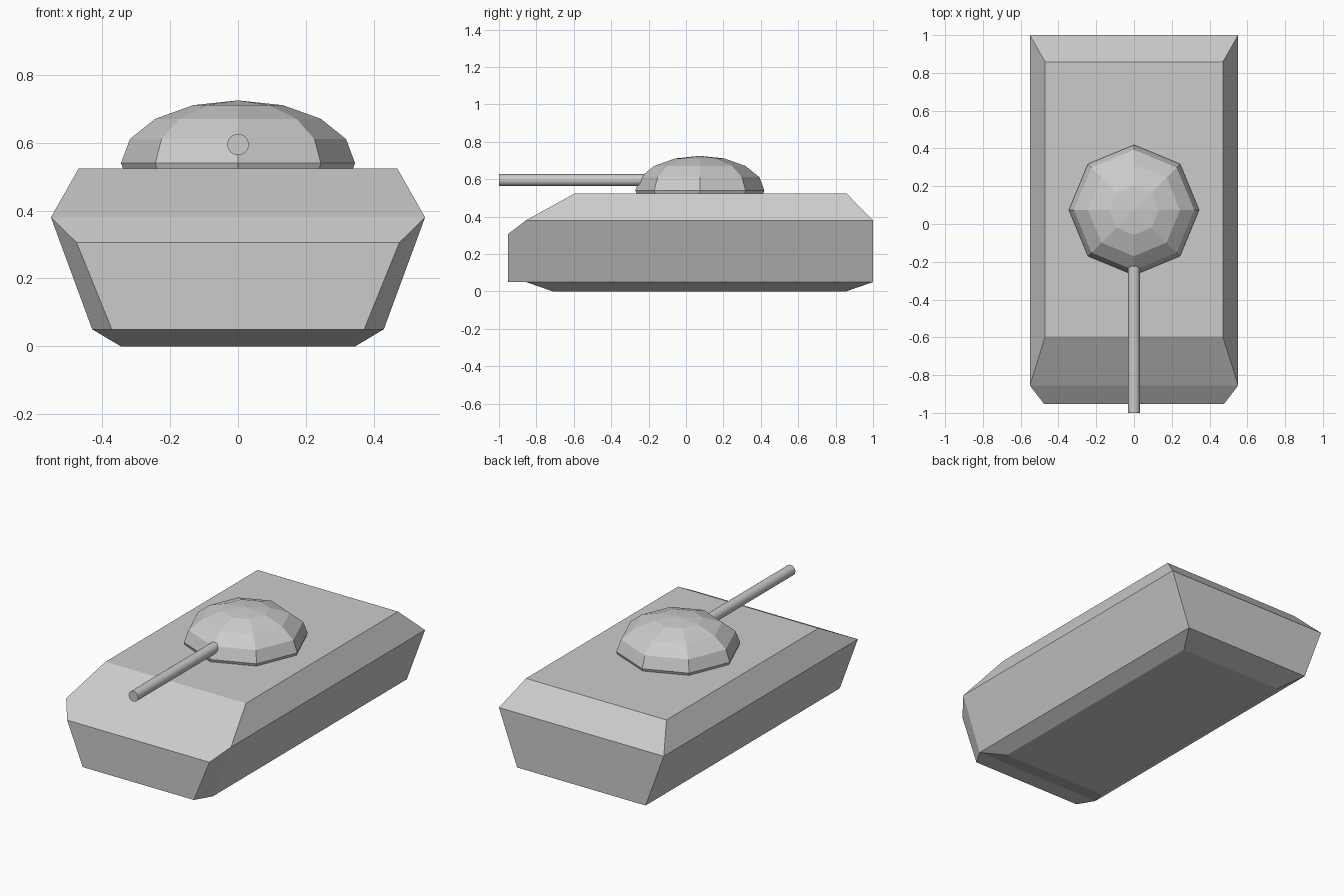
import bpy, bmesh, math
from mathutils import Matrix

if "Cube" in bpy.data.objects:
    bpy.data.objects.remove(bpy.data.objects["Cube"])


def finish(name, bm):
    bmesh.ops.recalc_face_normals(bm, faces=bm.faces)
    mesh = bpy.data.meshes.new(name)
    bm.to_mesh(mesh)
    bm.free()
    obj = bpy.data.objects.new(name, mesh)
    bpy.context.collection.objects.link(obj)
    return obj


def rect(bm, half_width, front, back, z):
    """Four corners: front left, front right, back right, back left."""
    return [bm.verts.new(p) for p in ((-half_width, front, z), (half_width, front, z),
                                      (half_width, back, z), (-half_width, back, z))]


# Hull: stacked rectangles (half width, front y, back y, z)
bm = bmesh.new()
levels = [(0.346, -0.711, 0.855, 0.0), (0.43, -0.855, 1.0, 0.05),
          (0.5515, -0.855, 1.0, 0.38), (0.47, -0.595, 0.858, 0.524)]
rings = [rect(bm, *lv) for lv in levels]
bm.faces.new(rings[0])
bm.faces.new(rings[-1])
nose_base = None
for lo, hi in zip(rings, rings[1:]):
    for i in range(4):
        j = (i + 1) % 4
        quad = [lo[i], lo[j], hi[j], hi[i]]
        if lo is rings[1] and i == 0:
            nose_base = quad      # left open, closed by the nose
        else:
            bm.faces.new(quad)

# Nose: tapered block that closes the hull front
nose = [bm.verts.new((x, -0.953, z)) for x, z in
        ((-0.372, 0.05), (0.372, 0.05), (0.476, 0.306), (-0.476, 0.306))]
bm.faces.new(nose)
for i in range(4):
    j = (i + 1) % 4
    bm.faces.new([nose_base[i], nose_base[j], nose[j], nose[i]])
finish("hull", bm)

# Turret: flattened low-poly dome sunk into the deck
bm = bmesh.new()
bmesh.ops.create_uvsphere(bm, u_segments=8, v_segments=8, radius=1.0,
                          matrix=Matrix.Translation((0, 0.074, 0.54))
                          @ Matrix.Diagonal((0.345, 0.345, 0.185, 1)))
finish("turret", bm)

# Gun barrel: smooth tube running forward from the turret
bm = bmesh.new()
bmesh.ops.create_cone(bm, cap_ends=True, segments=24, radius1=0.0315, radius2=0.0315,
                      depth=0.9, matrix=Matrix.Translation((0, -0.55, 0.595))
                      @ Matrix.Rotation(math.radians(90), 4, 'X'))
barrel = finish("gun_barrel", bm)
bpy.context.view_layer.objects.active = barrel
barrel.select_set(True)
bpy.ops.object.shade_smooth_by_angle(angle=math.radians(40))
